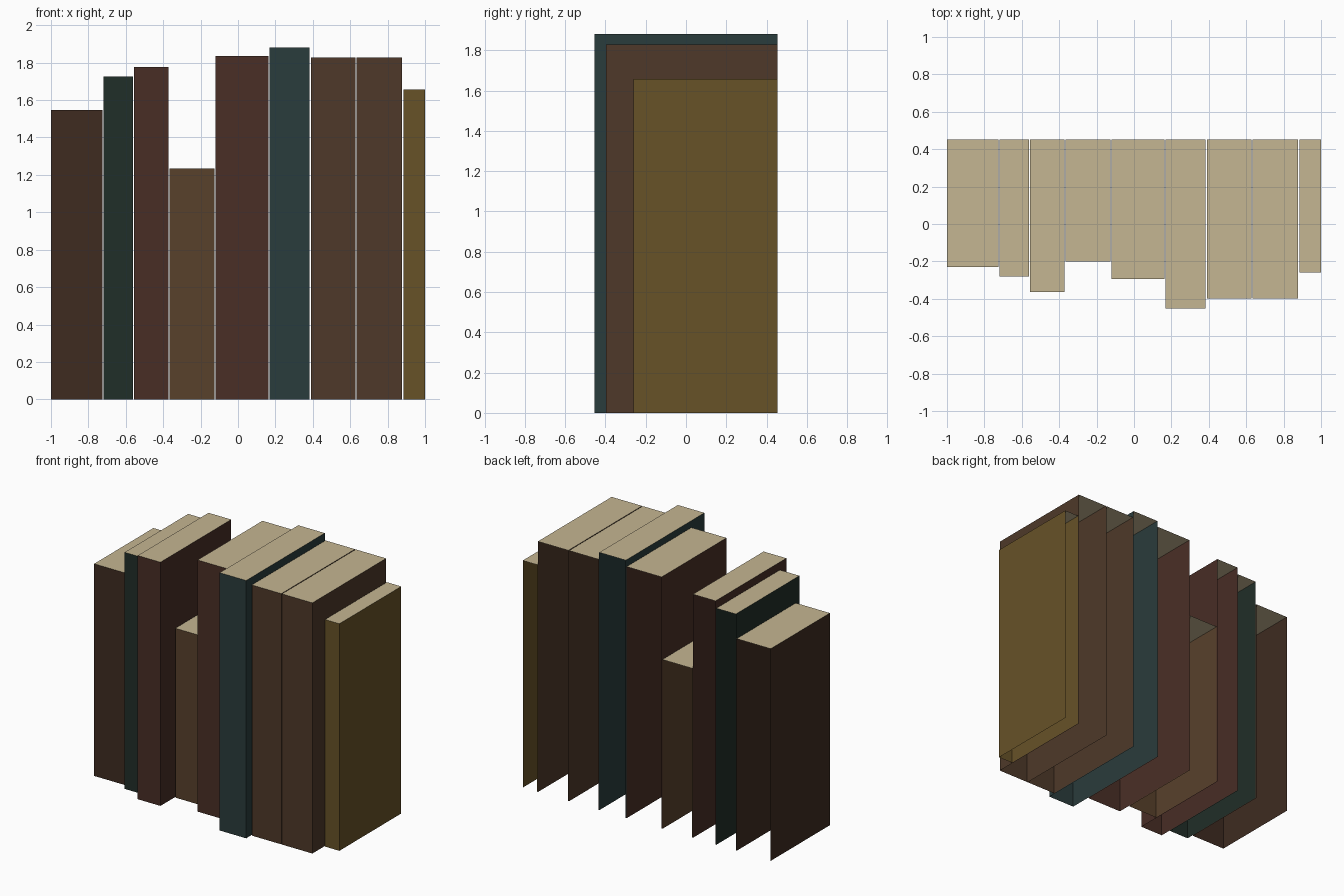
import bpy
import bmesh
from mathutils import Vector

cube = bpy.data.objects.get("Cube")
if cube:
    bpy.data.objects.remove(cube, do_unlink=True)

BACK = 0.453
GAP = 0.006


def material(name, hex_colour):
    """Flat matte material from an sRGB hex string."""
    srgb = [c / 255 for c in bytes.fromhex(hex_colour)]
    colour = [c / 12.92 if c <= 0.04045 else ((c + 0.055) / 1.055) ** 2.4 for c in srgb]
    colour.append(1.0)
    mat = bpy.data.materials.new(name)
    mat.use_nodes = True
    mat.diffuse_color = colour
    shader = mat.node_tree.nodes["Principled BSDF"]
    shader.inputs["Base Color"].default_value = colour
    shader.inputs["Roughness"].default_value = 0.8
    return mat


def book(name, left, right, front, height, cover):
    """Open shell: spine, two covers and the page top; no back or underside."""
    bm = bmesh.new()
    bmesh.ops.create_cube(bm, size=1)
    bm.normal_update()
    hidden = [f for f in bm.faces if f.normal.y > 0.5 or f.normal.z < -0.5]
    bmesh.ops.delete(bm, geom=hidden, context="FACES")
    for face in bm.faces:
        face.material_index = 1 if face.normal.z > 0.5 else 0
    bmesh.ops.scale(bm, vec=Vector((right - left, BACK - front, height)), verts=bm.verts)
    bmesh.ops.translate(
        bm, vec=Vector(((left + right) / 2, (front + BACK) / 2, height / 2)), verts=bm.verts)
    mesh = bpy.data.meshes.new(name)
    bm.to_mesh(mesh)
    bm.free()
    mesh.materials.append(cover)
    mesh.materials.append(pages)
    obj = bpy.data.objects.new(name, mesh)
    bpy.context.collection.objects.link(obj)


pages = material("pages", "C5B692")
covers = {
    "dark_brown": material("dark_brown", "3E2B20"),
    "green": material("green", "202E28"),
    "maroon": material("maroon", "482D25"),
    "tan": material("tan", "58412B"),
    "red_brown": material("red_brown", "4A2F26"),
    "teal": material("teal", "2A3C3C"),
    "brown": material("brown", "4E3929"),
    "ochre": material("ochre", "675227"),
}

# Books along the row: cover, right edge, spine depth, height
row = [
    ("dark_brown", -0.725, -0.23, 1.547),
    ("green", -0.561, -0.28, 1.725),
    ("maroon", -0.372, -0.363, 1.777),
    ("tan", -0.126, -0.2, 1.235),
    ("red_brown", 0.163, -0.295, 1.835),
    ("teal", 0.383, -BACK, 1.88),
    ("brown", 0.627, -0.397, 1.828),
    ("brown", 0.878, -0.397, 1.828),
    ("ochre", 1.0, -0.26, 1.656),
]

left = -1.0
for number, (colour, right, front, height) in enumerate(row, 1):
    book(f"{colour}_book_{number}", left, right, front, height, covers[colour])
    left = right + GAP
